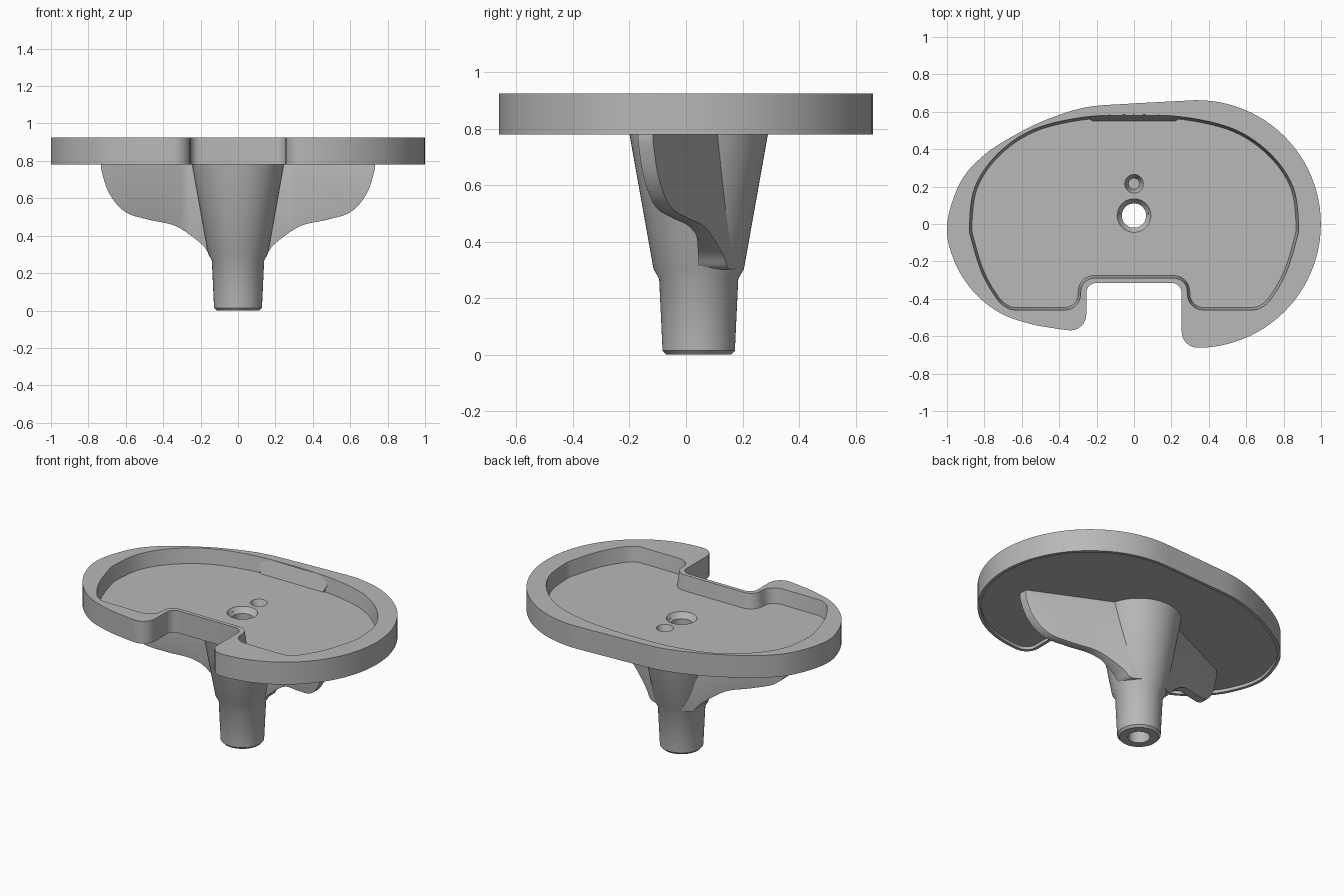
import bpy, bmesh, math
from mathutils import Vector

if "Cube" in bpy.data.objects:
    bpy.data.objects.remove(bpy.data.objects["Cube"])

grey = bpy.data.materials.new("plain grey")
grey.use_nodes = True
COLOR = (0.48, 0.48, 0.48, 1)
grey.diffuse_color = COLOR
grey.node_tree.nodes["Principled BSDF"].inputs["Base Color"].default_value = COLOR

AXIS_Y = 0.045  # stem axis
RIM, TOP_FLOOR, UNDER_FLOOR, BASE = 0.925, 0.83, 0.80, 0.78


def make(name, bm):
    bmesh.ops.recalc_face_normals(bm, faces=bm.faces)
    mesh = bpy.data.meshes.new(name)
    bm.to_mesh(mesh)
    bm.free()
    mesh.materials.append(grey)
    obj = bpy.data.objects.new(name, mesh)
    bpy.context.collection.objects.link(obj)
    return obj


def activate(obj):
    bpy.ops.object.select_all(action="DESELECT")
    obj.select_set(True)
    bpy.context.view_layer.objects.active = obj


def loft(name, rings):
    """Closed solid through rings that share one point count."""
    bm = bmesh.new()
    loops = [[bm.verts.new(p) for p in ring] for ring in rings]
    for a, b in zip(loops, loops[1:]):
        for i in range(len(a)):
            j = (i + 1) % len(a)
            bm.faces.new((a[i], a[j], b[j], b[i]))
    bm.faces.new(loops[0])
    bm.faces.new(loops[-1])
    return make(name, bm)


def prism(name, low, high, z0, z1):
    return loft(name, [[(p.x, p.y, z) for p in pts] for pts, z in ((low, z0), (high, z1))])


def lathe(name, profile, y, sides=64):
    turns = [math.tau * i / sides for i in range(sides)]
    return loft(name, [[(r * math.cos(t), y + r * math.sin(t), z) for t in turns]
                       for r, z in profile])


def spline(points, steps=6):
    """Smooth open curve through the points."""
    p = [Vector(q) for q in points]
    p = [2 * p[0] - p[1]] + p + [2 * p[-1] - p[-2]]
    out = []
    for a, b, c, d in zip(p, p[1:], p[2:], p[3:]):
        for k in range(steps):
            t = k / steps
            out.append(0.5 * (2 * b + (c - a) * t + (2 * a - 5 * b + 4 * c - d) * t * t
                              + (3 * b - a - 3 * c + d) * t ** 3))
    return out + [p[-2]]


def corner(prev, at, nxt, radius, steps=8):
    """Circular fillet at a corner."""
    prev, at, nxt = Vector(prev), Vector(at), Vector(nxt)
    u, v = (prev - at).normalized(), (nxt - at).normalized()
    half = u.angle(v) / 2
    reach, w = radius / math.tan(half), math.sin(half)
    a, b, out = at + u * reach, at + v * reach, []
    for k in range(steps + 1):
        t = k / steps
        c0, c1, c2 = (1 - t) ** 2, 2 * w * t * (1 - t), t * t
        out.append((a * c0 + at * c1 + b * c2) / (c0 + c1 + c2))
    return out


def inset(points, d):
    """Move a counter-clockwise outline inwards."""
    out = []
    for i, p in enumerate(points):
        t = (points[(i + 1) % len(points)] - points[i - 1]).normalized()
        out.append(p + Vector((-t.y, t.x)) * d)
    return out


def cut(obj, *cutters):
    activate(obj)
    for c in cutters:
        mod = obj.modifiers.new("cut", "BOOLEAN")
        mod.operation, mod.solver, mod.object = "DIFFERENCE", "EXACT", c
        bpy.ops.object.modifier_apply(modifier=mod.name)


# Tray outline: round right lobe, flatter left lobe, notch in the front
right_lobe = []
for k in range(49):
    t = math.radians(-88 + 183 * k / 48)
    right_lobe.append(Vector((0.337 + 0.662 * math.cos(t), 0.662 * math.sin(t))))
left_lobe = spline([(0, 0.645), (-0.25, 0.625), (-0.45, 0.565), (-0.62, 0.485), (-0.8, 0.37),
                    (-0.93, 0.22), (-1, -0.01), (-0.96, -0.2), (-0.86, -0.36),
                    (-0.716, -0.476), (-0.55, -0.535), (-0.4, -0.562)])
n0, n1, n2, n3 = (-0.255, -0.58), (-0.255, -0.315), (0.255, -0.315), (0.255, -0.66)
outline = (right_lobe + left_lobe + corner(left_lobe[-1], n0, n1, 0.085)
           + corner(n0, n1, n2, 0.055) + corner(n1, n2, n3, 0.055)
           + corner(n2, n3, right_lobe[0], 0.085))

# Recess outline, mirrored about x = 0
half = corner((0, -0.29), (0.28, -0.29), (0.29, -0.46), 0.07)
half += corner((0.28, -0.29), (0.29, -0.46), (0.6, -0.46), 0.085)
half += spline([(0.64, -0.46), (0.675, -0.45), (0.73, -0.405), (0.81, -0.27), (0.865, -0.1),
                (0.88, 0), (0.85, 0.2), (0.73, 0.375), (0.54, 0.505), (0.28, 0.57), (0, 0.587)])
recess = half + [Vector((-p.x, p.y)) for p in reversed(half[:-1])]

tray = prism("tray", outline, outline, BASE, RIM)
recess_cutter = prism("recess_cutter", inset(recess, 0.014), recess, TOP_FLOOR, RIM + 0.001)
lip = inset(outline, 0.02)
lip_cutter = prism("underside_cutter", lip, lip, BASE - 0.02, UNDER_FLOOR)

# Stem: tapered plug, shoulder and flaring socket
stem = lathe("stem", [(0.115, 0), (0.128, 0.014), (0.14, 0.268), (0.16, 0.303),
                      (0.245, BASE), (0.25, 0.81)], AXIS_Y)

# Central bore with countersink, and the small blind hole behind it
bore = lathe("bore_cutter", [(0.065, -0.1), (0.065, 0.795), (0.075, 0.805), (0.09, TOP_FLOOR),
                             (0.09, 0.87)], AXIS_Y)
pin_hole = lathe("pin_hole_cutter", [(0.03, 0.765), (0.035, 0.79), (0.05, TOP_FLOOR),
                                     (0.05, 0.87)], 0.215, 32)
cut(tray, recess_cutter, lip_cutter, bore, pin_hole)
cut(stem, bore, pin_hole)
for c in (recess_cutter, lip_cutter, bore, pin_hole):
    bpy.data.objects.remove(c)

# Sloped thumb panel on the rear recess wall
low = [Vector(p) for p in ((-0.22, 0.55), (0.22, 0.55), (0.26, 0.6), (-0.26, 0.6))]
high = [Vector(p) for p in ((-0.27, 0.58), (0.27, 0.58), (0.27, 0.6), (-0.27, 0.6))]
panel = prism("thumb_panel", low, high, TOP_FLOOR - 0.005, RIM - 0.003)

# Swept-forward support fins, tangent to the back of the stem
edge = spline([(0.075, 0.305), (0.15, 0.305), (0.2, 0.36), (0.33, 0.45), (0.47, 0.484),
               (0.6, 0.525), (0.685, 0.62), (0.728, 0.74), (0.732, 0.805)])
parts = [tray, stem, panel]
for side, name in ((1, "left_fin"), (-1, "right_fin")):
    rings = []
    for p in edge[:-1]:
        back = 0.22 - 0.46 * p.x
        front = back - 0.053 - 0.4 * max(0, 0.28 - p.x)
        rings.append([(side * p.x, y, z) for y, z in
                      ((front, p.y), (back, p.y), (back, 0.81), (front, 0.81))])
    fin = loft(name, rings)
    bevel = fin.modifiers.new("soft edges", "BEVEL")
    bevel.width, bevel.segments = 0.012, 3
    bevel.limit_method, bevel.angle_limit = "ANGLE", math.radians(50)
    activate(fin)
    bpy.ops.object.modifier_apply(modifier=bevel.name)
    parts.append(fin)

for obj in parts:
    activate(obj)
    bpy.ops.object.shade_smooth_by_angle(angle=math.radians(30))
